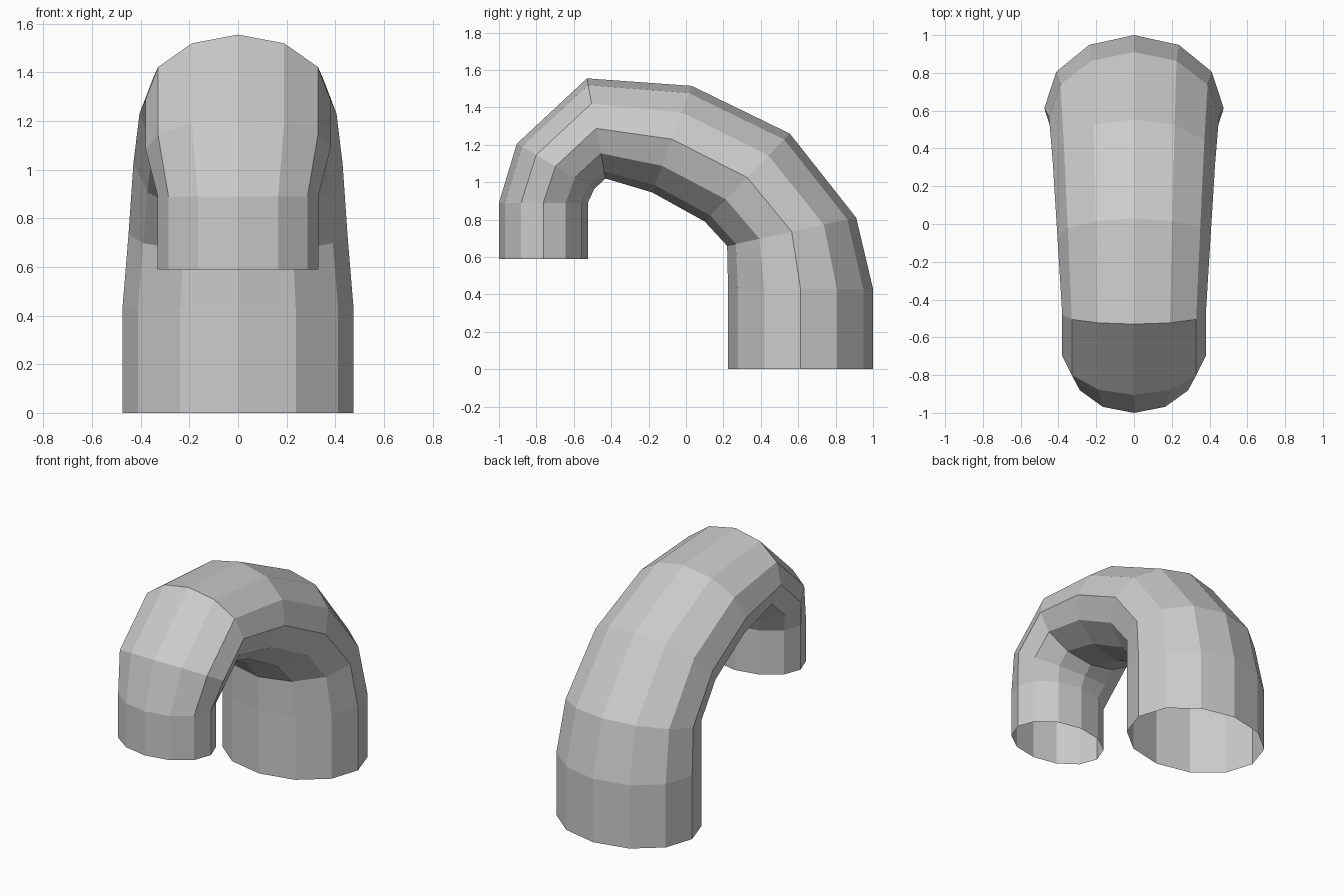
import bpy, bmesh, math
from mathutils import Vector

cube = bpy.data.objects.get("Cube")
if cube:
    bpy.data.objects.remove(cube, do_unlink=True)

grey = bpy.data.materials.new("plain_grey")
grey.use_nodes = True
colour = (0.6, 0.6, 0.6, 1)
grey.diffuse_color = colour
grey.node_tree.nodes["Principled BSDF"].inputs["Base Color"].default_value = colour

SIDES = 12
# Each ring: outer bend (y, z), inner bend (y, z), half width
rings = [
    ((1.0, 0.0), (0.225, 0.0), 0.475),
    ((1.0, 0.43), (0.225, 0.43), 0.475),
    ((0.91, 0.81), (0.22, 0.66), 0.45),
    ((0.555, 1.26), (0.10, 0.79), 0.43),
    ((0.03, 1.515), (-0.18, 0.945), 0.405),
    ((-0.53, 1.555), (-0.43, 1.02), 0.38),
    ((-0.905, 1.205), (-0.49, 0.965), 0.38),
    ((-1.0, 0.89), (-0.525, 0.89), 0.33),
    ((-1.0, 0.59), (-0.525, 0.59), 0.33),
]


def add_ring(bm, outer, inner, half_width):
    """Oval ring spanning the outer and inner side of the bend."""
    a, b = Vector((0, *outer)), Vector((0, *inner))
    mid, arm = (a + b) / 2, (a - b) / 2
    across = Vector((half_width, 0, 0))
    angles = [math.tau * i / SIDES for i in range(SIDES)]
    return [bm.verts.new(mid + arm * math.cos(t) + across * math.sin(t)) for t in angles]


# Open tapering pipe, bent over from the wide foot to the narrow mouth
bm = bmesh.new()
loops = [add_ring(bm, *r) for r in rings]
for low, high in zip(loops, loops[1:]):
    for i in range(SIDES):
        j = (i + 1) % SIDES
        bm.faces.new((low[j], low[i], high[i], high[j]))

mesh = bpy.data.meshes.new("bent_pipe")
bm.to_mesh(mesh)
bm.free()
mesh.materials.append(grey)
pipe = bpy.data.objects.new("bent_pipe", mesh)
bpy.context.collection.objects.link(pipe)
